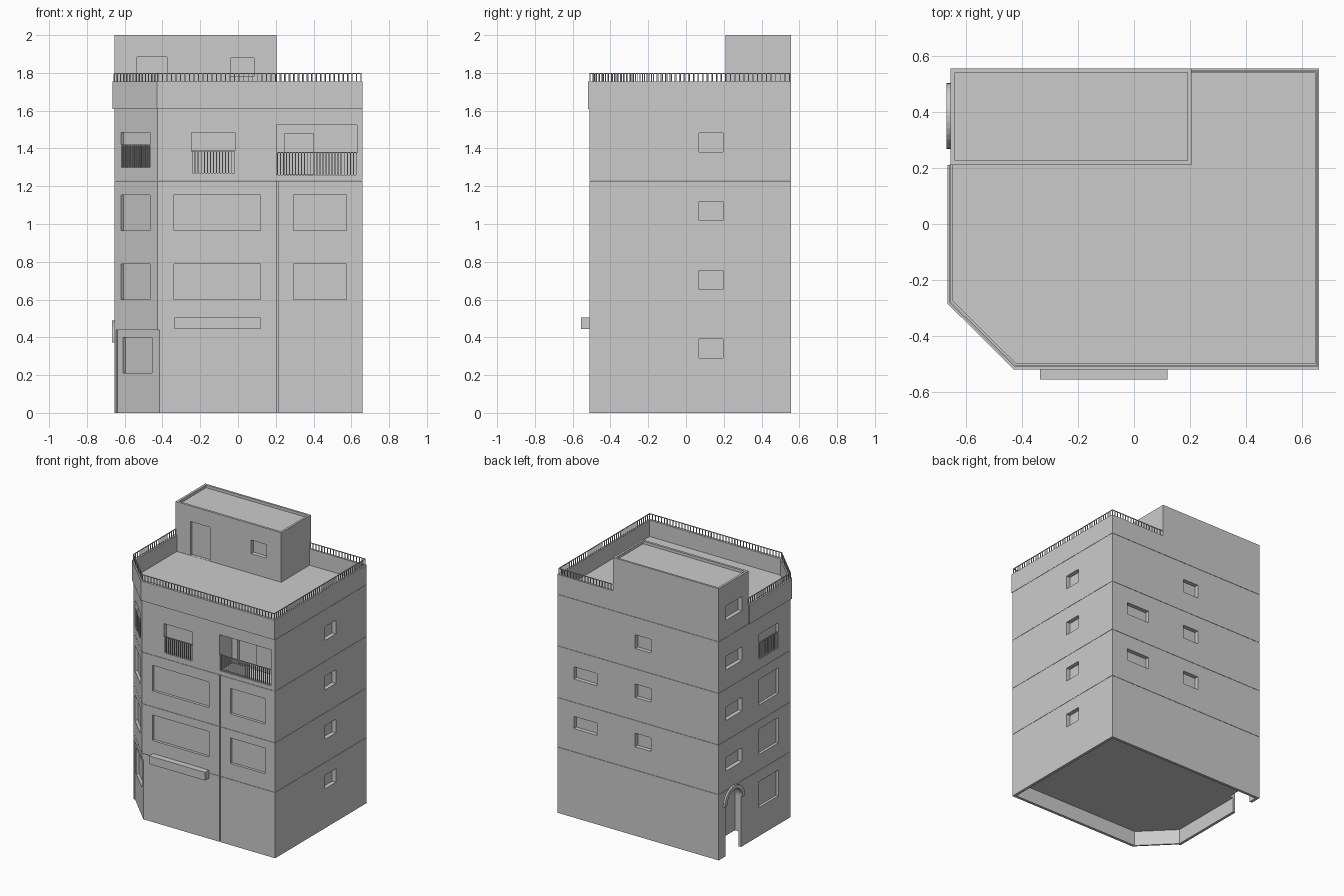
import bpy, bmesh, math
from mathutils import Vector

if "Cube" in bpy.data.objects:
    bpy.data.objects.remove(bpy.data.objects["Cube"])

grey = bpy.data.materials.new("plain_grey")
grey.use_nodes = True
grey.diffuse_color = (0.6, 0.6, 0.6, 1)
grey.node_tree.nodes["Principled BSDF"].inputs["Base Color"].default_value = (0.6, 0.6, 0.6, 1)


def finish(name, bm):
    bmesh.ops.recalc_face_normals(bm, faces=bm.faces)
    mesh = bpy.data.meshes.new(name)
    bm.to_mesh(mesh)
    bm.free()
    mesh.materials.append(grey)
    obj = bpy.data.objects.new(name, mesh)
    bpy.context.collection.objects.link(obj)
    return obj


def extrude(bm, pts, vec):
    face = bm.faces.new([bm.verts.new(p) for p in pts])
    new = bmesh.ops.extrude_face_region(bm, geom=[face])["geom"]
    bmesh.ops.translate(bm, vec=vec, verts=[v for v in new if isinstance(v, bmesh.types.BMVert)])


def solid(name, pts, vec):
    bm = bmesh.new()
    extrude(bm, pts, vec)
    return finish(name, bm)


def prism(name, outline, z0, z1):
    return solid(name, [(x, y, z0) for x, y in outline], (0, 0, z1 - z0))


# Walls: origin, direction along the wall, outward direction
S = math.sqrt(0.5)
WALLS = {
    "front": (Vector((0, -0.51)), Vector((1, 0)), Vector((0, -1))),
    "back": (Vector((0, 0.555)), Vector((1, 0)), Vector((0, 1))),
    "left": (Vector((0.66, 0)), Vector((0, 1)), Vector((1, 0))),
    "right": (Vector((-0.655, 0)), Vector((0, 1)), Vector((-1, 0))),
    "corner": (Vector((-0.54, -0.395)), Vector((S, -S)), Vector((-S, -S))),
    "hut": (Vector((0, 0.21)), Vector((1, 0)), Vector((0, -1))),
}


def block(name, wall, u0, u1, z0, z1, inner, outer):
    o, u, n = WALLS[wall]
    pts = [o + u * a + n * b for a, b in ((u0, inner), (u1, inner), (u1, outer), (u0, outer))]
    return prism(name, pts, z0, z1)


def recess(wall, u0, u1, z0, z1, depth=0.02):
    return block("cutter", wall, u0, u1, z0, z1, -depth, 0.04)


def carve(obj, cutters):
    for c in cutters:
        c.hide_render = True
        mod = obj.modifiers.new("cut", "BOOLEAN")
        mod.object, mod.operation, mod.solver = c, "DIFFERENCE", "EXACT"
    bpy.context.view_layer.update()
    graph = bpy.context.evaluated_depsgraph_get()
    mesh = bpy.data.meshes.new_from_object(obj.evaluated_get(graph))
    obj.modifiers.clear()
    obj.data = mesh
    for c in cutters:
        bpy.data.objects.remove(c)


def railing(name, path, z0, z1, gap, t=0.005):
    bm = bmesh.new()
    for a, b in zip(path, path[1:]):
        a, b = Vector(a), Vector(b)
        d = (b - a).normalized()
        side = Vector((-d.y, d.x)) * t / 2

        def bar(p, q, low, high):
            corners = (p - side, q - side, q + side, p + side)
            extrude(bm, [(c.x, c.y, low) for c in corners], (0, 0, high - low))

        bar(a, b, z1 - t, z1)
        count = max(1, round((b - a).length / gap))
        for i in range(count + 1):
            p = a.lerp(b, i / count)
            bar(p - d * t / 2, p + d * t / 2, z0, z1 - t)
    return finish(name, bm)


def wall_railing(name, wall, u0, u1, z0, z1, gap):
    o, u, n = WALLS[wall]
    railing(name, [o + u * u0 - n * 0.004, o + u * u1 - n * 0.004], z0, z1, gap)


def arch(radius, spring, x, low=None):
    # Half circle in the side wall, with legs when low is given
    pts = [(x, 0.385 + radius * math.cos(a), spring + radius * math.sin(a))
           for a in (math.pi * i / 16 for i in range(17))]
    if low is not None:
        pts += [(x, 0.385 - radius, low), (x, 0.385 + radius, low)]
    return pts


# Storeys
FOOT = [(-0.655, -0.28), (-0.425, -0.51), (0.66, -0.51), (0.66, 0.555), (-0.655, 0.555)]
INNER = [(-0.635, -0.272), (-0.417, -0.49), (0.64, -0.49), (0.64, 0.535), (-0.635, 0.535)]
LEVELS = [0, 0.485, 0.85, 1.23, 1.61]
GAP = 0.002
WIDE = (-0.113, 0.106)
names = ["ground_storey", "first_storey", "second_storey", "top_storey"]
for i, name in enumerate(names):
    storey = prism(name, FOOT, LEVELS[i], LEVELS[i + 1] - GAP)
    low = 0.29 + 0.364 * i
    cuts = [recess("left", 0.07, 0.195, low, low + 0.1, 0.03)]
    if i < 3:
        cuts.append(recess("front", 0.205, 0.215, -0.1, 1.26, 0.008))
    if i > 0:
        mid = 0.705 + 0.362 * (i - 1)
        cuts.append(recess("back", -0.105, 0.025, mid - 0.05, mid + 0.05, 0.03))
        mid = 0.675 + 0.372 * (i - 1)
        cuts.append(recess("right", 0.285, 0.47, mid - 0.05, mid + 0.05, 0.03))
    if i in (1, 2):
        z0 = 0.6 if i == 1 else 0.965
        z1 = z0 + 0.188
        cuts += [recess("front", -0.34, 0.12, z0, z1), recess("front", 0.295, 0.575, z0, z1),
                 recess("corner", *WIDE, z0, z1), recess("right", -0.14, 0.085, z0, z1),
                 recess("back", 0.335, 0.525, z0 + 0.055, z0 + 0.145, 0.03)]
    if i == 0:
        cuts += [prism("cutter", INNER, -0.1, 0.11),
                 recess("corner", -0.148, 0.17, -0.1, 0.44, 0.008),
                 recess("corner", -0.107, 0.112, 0.21, 0.4, 0.028),
                 recess("right", -0.14, 0.085, 0.21, 0.4),
                 solid("cutter", arch(0.09, 0.375, -0.7, -0.1), (0.095, 0, 0))]
    if i == 3:
        cuts += [recess("corner", *WIDE, 1.3, 1.485), recess("right", -0.14, 0.085, 1.3, 1.485),
                 recess("front", -0.245, -0.015, 1.27, 1.485, 0.03),
                 recess("front", 0.205, 0.63, 1.26, 1.525, 0.15),
                 recess("front", 0.25, 0.4, 1.262, 1.48, 0.17)]
    carve(storey, cuts)

# Roof deck with a parapet that overhangs the front, corner and right walls
deck = prism("parapet", [(-0.665, 0.21), (-0.665, -0.284), (-0.429, -0.518), (0.66, -0.518),
                         (0.66, 0.555), (0.205, 0.555), (0.205, 0.21)], LEVELS[4], 1.755)
carve(deck, [prism("cutter", [(-0.645, 0.3), (-0.645, -0.275), (-0.42, -0.498), (0.645, -0.498),
                              (0.645, 0.54), (0.1, 0.54), (0.1, 0.3)], 1.635, 1.9)])
railing("roof_railing", [(-0.655, 0.21), (-0.655, -0.28), (-0.424, -0.508), (0.652, -0.508),
                         (0.652, 0.547), (0.205, 0.547)], 1.755, 1.8, 0.024)

# Rooftop hut
hut = prism("rooftop_hut", [(-0.655, 0.21), (0.205, 0.21), (0.205, 0.555), (-0.655, 0.555)],
            LEVELS[4], 2)
carve(hut, [prism("cutter", [(-0.638, 0.227), (0.19, 0.227), (0.19, 0.54), (-0.638, 0.54)], 1.98, 2.1),
            recess("hut", -0.535, -0.375, 1.636, 1.885),
            recess("hut", -0.04, 0.085, 1.78, 1.88, 0.03),
            recess("right", 0.285, 0.47, 1.735, 1.84, 0.03)])

# Balcony railings
wall_railing("corner_balcony_railing", "corner", *WIDE, 1.3, 1.42, 0.014)
wall_railing("right_balcony_railing", "right", -0.14, 0.085, 1.3, 1.42, 0.014)
wall_railing("small_balcony_railing", "front", -0.243, -0.017, 1.27, 1.39, 0.016)
wall_railing("loggia_railing", "front", 0.208, 0.627, 1.26, 1.38, 0.016)

# Sign board over the shop front
block("blank_sign_board", "front", -0.335, 0.12, 0.445, 0.505, -0.005, 0.045)

# Arched moulding over the entrance
outer, inner = arch(0.118, 0.372, -0.668), arch(0.09, 0.372, -0.668)
solid("entrance_arch", outer + inner[::-1], (0.018, 0, 0))
